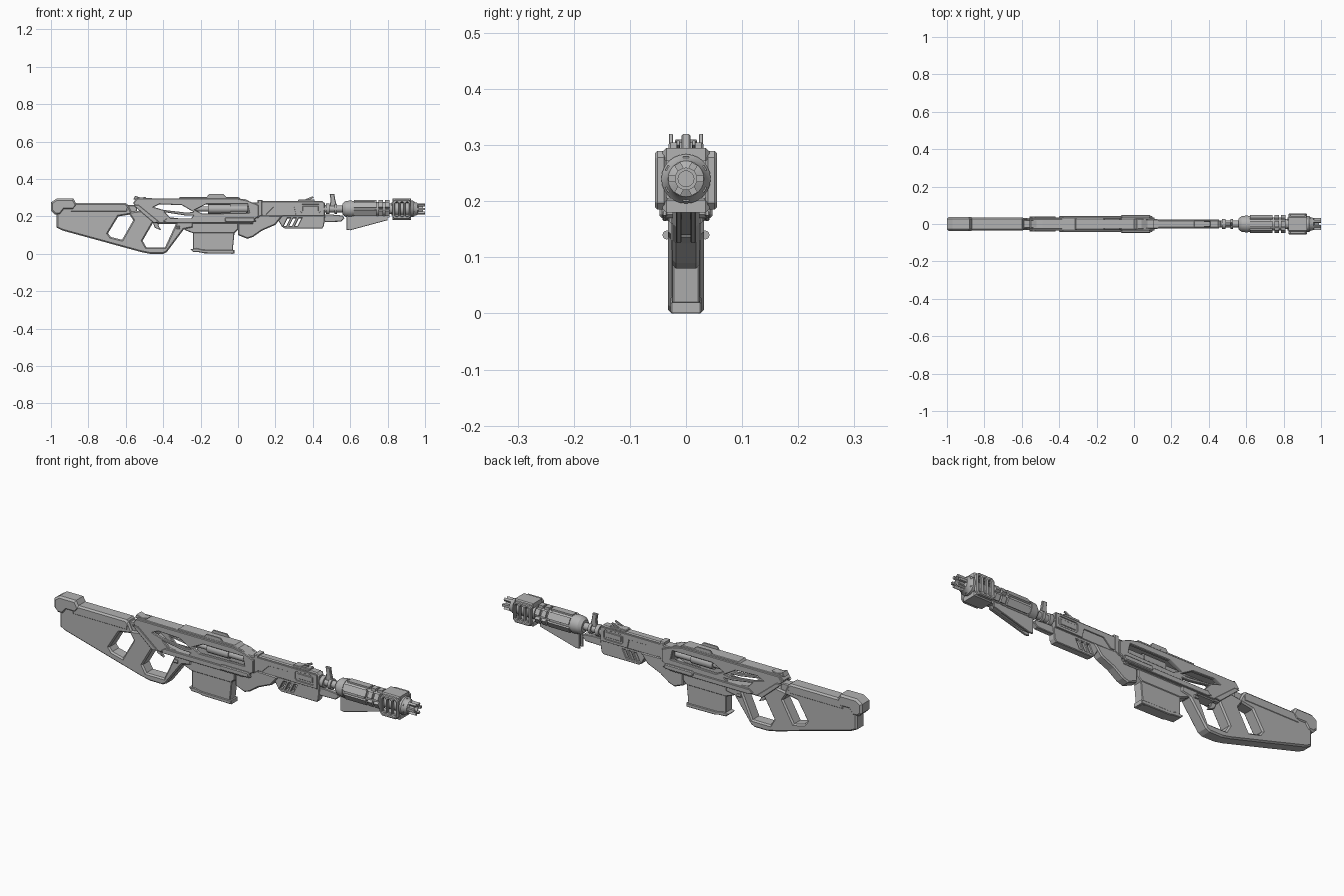
import bpy, bmesh, math
from mathutils import Matrix, Vector

cube = bpy.data.objects.get("Cube")
if cube:
    bpy.data.objects.remove(cube, do_unlink=True)

gray = bpy.data.materials.new("plain gray")
gray.use_nodes = True
gray.diffuse_color = (.45, .45, .45, 1)
gray.node_tree.nodes["Principled BSDF"].inputs["Base Color"].default_value = gray.diffuse_color
AXIS = .24  # height of the barrel axis


def add_mesh(name, bm):
    mesh = bpy.data.meshes.new(name)
    bmesh.ops.recalc_face_normals(bm, faces=bm.faces)
    bm.to_mesh(mesh)
    bm.free()
    mesh.materials.append(gray)
    obj = bpy.data.objects.new(name, mesh)
    bpy.context.collection.objects.link(obj)
    return obj


def plate(name, outline, half, bevel=.004, holes=(), y=0):
    """Side profile in x and z, cut by holes, extruded across y with chamfered rims."""
    curve = bpy.data.curves.new(name, "CURVE")
    curve.dimensions = "2D"
    curve.fill_mode = "BOTH"
    curve.extrude = half - bevel
    curve.bevel_depth = bevel
    curve.bevel_resolution = 0
    curve.offset = -bevel
    for loop in [outline, *holes]:
        spline = curve.splines.new("POLY")
        spline.points.add(len(loop) - 1)
        for point, (x, z) in zip(spline.points, loop):
            point.co = (x, z, 0, 1)
        spline.use_cyclic_u = True
    source = bpy.data.objects.new(name + " source", curve)
    bpy.context.collection.objects.link(source)
    bpy.context.view_layer.update()
    graph = bpy.context.evaluated_depsgraph_get()
    mesh = bpy.data.meshes.new_from_object(source.evaluated_get(graph))
    bpy.data.objects.remove(source, do_unlink=True)
    bm = bmesh.new()
    bm.from_mesh(mesh)
    bpy.data.meshes.remove(mesh)
    bmesh.ops.remove_doubles(bm, verts=bm.verts, dist=.00005)
    bm.transform(Matrix.Translation((0, y, 0)) @ Matrix.Rotation(math.pi / 2, 4, "X"))
    for face in bm.faces:
        face.smooth = False
        face.material_index = 0
    return add_mesh(name, bm)


def pair(name, outline, half, y, bevel=.002, holes=()):
    for side, sign in (("left", 1), ("right", -1)):
        plate(side + "_" + name, outline, half, bevel, holes, sign * y)


def rect(x0, x1, z0, z1, cut=0):
    """Rectangle outline, with clipped corners when cut is given."""
    if not cut:
        return [(x0, z0), (x1, z0), (x1, z1), (x0, z1)]
    return [(x0 + cut, z0), (x1 - cut, z0), (x1, z0 + cut), (x1, z1 - cut),
            (x1 - cut, z1), (x0 + cut, z1), (x0, z1 - cut), (x0, z0 + cut)]


def slant(x, z0, z1, width, lean):
    return [(x, z0), (x + width, z0), (x + width + lean, z1), (x + lean, z1)]


def lathe(name, profile, sides=24, z=AXIS, y=0):
    """Turned part along x from (x, radius) pairs."""
    bm = bmesh.new()
    verts = [bm.verts.new((x, 0, r)) for x, r in profile]
    edges = [bm.edges.new(two) for two in zip(verts, verts[1:])]
    bmesh.ops.spin(bm, geom=verts + edges, cent=(0, 0, 0), axis=(1, 0, 0),
                   angle=math.tau, steps=sides, use_merge=False)
    bmesh.ops.remove_doubles(bm, verts=bm.verts, dist=.0001)
    bm.transform(Matrix.Translation((0, y, z)))
    obj = add_mesh(name, bm)
    bpy.ops.object.select_all(action="DESELECT")
    obj.select_set(True)
    bpy.context.view_layer.objects.active = obj
    bpy.ops.object.shade_smooth_by_angle(angle=math.radians(30))
    return obj


def around(name, count, radius, x0, x1, width, height, phase=0):
    """Blocks arranged around the barrel axis."""
    bm = bmesh.new()
    for i in range(count):
        turn = Matrix.Rotation(math.tau * (i + phase) / count, 4, "X")
        place = Matrix.Translation((0, 0, AXIS)) @ turn @ Matrix.Translation(((x0 + x1) / 2, 0, radius))
        bmesh.ops.create_cube(bm, size=1, matrix=place @ Matrix.Diagonal((x1 - x0, width, height, 1)))
    return add_mesh(name, bm)


# Stock, grip and trigger guard in one skeleton frame
stock_hole = [(-.64, .2), (-.58, .21), (-.56, .18), (-.62, .075), (-.68, .09), (-.695, .11)]
guard_hole = [(-.455, .165), (-.33, .165), (-.39, .035), (-.49, .035), (-.51, .07)]
plate("stock_frame",
      [(-.97, .26), (-.97, .14), (-.94, .125), (-.52, .01), (-.47, 0), (-.4, 0), (-.38, .01),
       (-.29, .13), (-.24, .14), (-.24, .18), (-.4, .2), (-.46, .24), (-.57, .225), (-.59, .265)],
      .032, .007, [stock_hole, guard_hole])
plate("stock_cheek", [(-.9, .22), (-.59, .22), (-.585, .255), (-.6, .272), (-.9, .272)], .034, .008)
plate("butt_cap",
      [(-1, .23), (-.98, .21), (-.95, .21), (-.93, .235), (-.88, .235), (-.86, .26), (-.88, .295),
       (-.97, .295), (-1, .275)], .037, .009)
plate("stock_connector", rect(-.6, -.54, .22, .26, .008), .022)
plate("trigger", [(-.46, .18), (-.42, .18), (-.425, .15), (-.41, .125), (-.445, .14)], .008, .002)
lathe("frame_pin", [(-.33, 0), (-.33, .008), (-.31, .008), (-.31, 0)], 12, .14, .034)
lathe("frame_pin_right", [(-.33, 0), (-.33, .008), (-.31, .008), (-.31, 0)], 12, .14, -.034)

# Receiver with open truss side walls
upper_gap = [(-.45, .25), (-.42, .265), (-.3, .26), (-.24, .225), (-.27, .22), (-.4, .235)]
lower_gap = [(-.39, .222), (-.28, .205), (-.24, .205), (-.25, .19), (-.36, .19)]
bolt_slot = [(-.23, .235), (-.17, .265), (.05, .265), (.06, .22), (-.19, .215)]
pair("receiver_wall",
     [(-.56, .27), (-.54, .295), (0, .295), (.05, .285), (.11, .26), (.11, .2), (.06, .165),
      (-.42, .165), (-.5, .21)],
     .008, .028, .003, [upper_gap, lower_gap, bolt_slot])
plate("receiver_top", [(-.56, .275), (-.54, .298), (.04, .292), (.08, .27), (-.52, .27)], .027, .003)
plate("receiver_floor", rect(-.43, .08, .16, .188), .03)
plate("receiver_rear_core", [(-.55, .27), (-.45, .27), (-.44, .2), (-.5, .2)], .025)
plate("receiver_front_core", rect(.05, .12, .19, .275, .01), .026)
pair("chevron_rib", [(-.56, .26), (-.53, .26), (-.42, .17), (-.45, .165)], .004, .037)
pair("lower_rail", [(-.4, .175), (-.38, .19), (.08, .19), (.1, .175), (.06, .165), (-.38, .165)], .004, .038)
plate("side_lug", rect(-.07, .09, .17, .195, .006), .047)
lathe("bolt_carrier", [(-.24, 0), (-.24, .014), (-.16, .014), (-.16, .024), (-.04, .024),
                       (-.04, .018), (.1, .018), (.1, 0)], 16)

# Top rail, raised sight plates and rear catch
plate("top_rail", [(-.32, .29), (-.31, .305), (.0, .305), (.02, .29)], .031, .003)
pair("rail_plate", [(-.17, .3), (-.155, .32), (-.08, .32), (-.06, .3)], .0035, .027, .001)
plate("rear_catch", [(-.56, .29), (-.5, .295), (-.49, .305), (-.52, .3), (-.55, .31)], .02, .002)

# Magazine and its floor plate
plate("magazine",
      [(-.24, .18), (-.24, .03), (-.22, .015), (-.03, .0), (-.02, .1), (-.02, .18)], .024, .003)
plate("magazine_floor", [(-.255, .025), (-.24, .01), (-.2, .008), (-.18, .003), (-.02, .001),
                         (-.02, .02), (-.19, .022), (-.22, .03)], .028, .003)
plate("magazine_well", [(-.31, .18), (-.28, .125), (-.24, .11), (-.02, .11), (.0, .13), (.0, .18)], .027)

# Foregrip and handguard
plate("foregrip", [(0, .19), (0, .1), (.05, .08), (.08, .09), (.13, .125), (.2, .155),
                   (.24, .205), (.05, .21)], .024, .006)
vents = [slant(x, .15, .19, .014, .02) for x in (.245, .275, .305)]
plate("lower_handguard", [(.2, .205), (.235, .145), (.25, .135), (.45, .135), (.46, .15), (.465, .205)],
      .018, .003, vents)
plate("handguard", [(.1, .2), (.1, .27), (.13, .283), (.45, .283), (.465, .27), (.465, .2)], .02, .005)
window = rect(.335, .44, .218, .265, .008)
pair("handguard_skin", [(.11, .21), (.15, .21), (.19, .25), (.3, .25), (.31, .205), (.455, .205),
                        (.455, .275), (.11, .275)], .004, .021, .001, [window])
plate("handguard_panel", rect(.345, .43, .228, .255), .023, .002)
plate("under_rail", [(.44, .21), (.44, .18), (.47, .17), (.55, .172), (.57, .19), (.56, .205), (.5, .21)],
      .013, .003)
plate("handguard_band", rect(.105, .13, .2, .288), .026)

# Barrel with collars, gas block and front sights
lathe("barrel", [(.1, 0), (.1, .02), (.47, .02), (.47, .028), (.49, .028), (.49, .018), (.515, .018),
                 (.515, .026), (.53, .026), (.53, .018), (.58, .018), (.58, 0)])
plate("front_sight", [(.49, .25), (.495, .29), (.49, .32), (.515, .32), (.52, .29), (.53, .25)], .008, .003)
pair("folding_sight", [(.33, .28), (.4, .308), (.405, .3), (.36, .28)], .003, .014, .001)
plate("sight_base", rect(.32, .41, .278, .29, .003), .019, .002)

# Suppressor body with side panels and banding blocks
lathe("suppressor", [(.56, 0), (.56, .03), (.575, .042), (.61, .046), (.61, .043), (.73, .043), (.73, .036),
                     (.81, .036), (.81, .028), (.84, .028), (.84, 0)])
around("suppressor_panels", 6, .042, .62, .74, .034, .01)
around("band_blocks_rear", 6, .038, .75, .775, .03, .018)
around("band_blocks_front", 6, .038, .785, .81, .03, .018)

# Blade fin under the suppressor
plate("fin_core", [(.59, .2), (.59, .14), (.62, .14), (.79, .18), (.8, .2)], .01, .002)
pair("fin_blade", [(.58, .205), (.58, .128), (.6, .126), (.8, .18), (.8, .205)], .005, .013)

# Slotted muzzle brake and pronged tip
slots = [rect(x, x + .018, .2, .275, .006) for x in (.84, .868, .896)]
pair("brake_wall", rect(.825, .925, .185, .29, .012), .01, .045, .004, slots)
plate("brake_top", rect(.825, .925, .272, .295), .042, .007)
plate("brake_bottom", rect(.825, .925, .18, .202), .042, .007)
lathe("brake_core", [(.82, 0), (.82, .035), (.92, .035), (.92, .044), (.935, .044), (.945, .036),
                     (.96, .032), (.965, .02), (.99, .02), (.99, .014), (.96, .014), (.96, 0)])
around("tip_prongs", 6, .025, .95, 1, .012, .012, .5)
around("tip_bolts", 6, .035, .93, .943, .01, .01)
